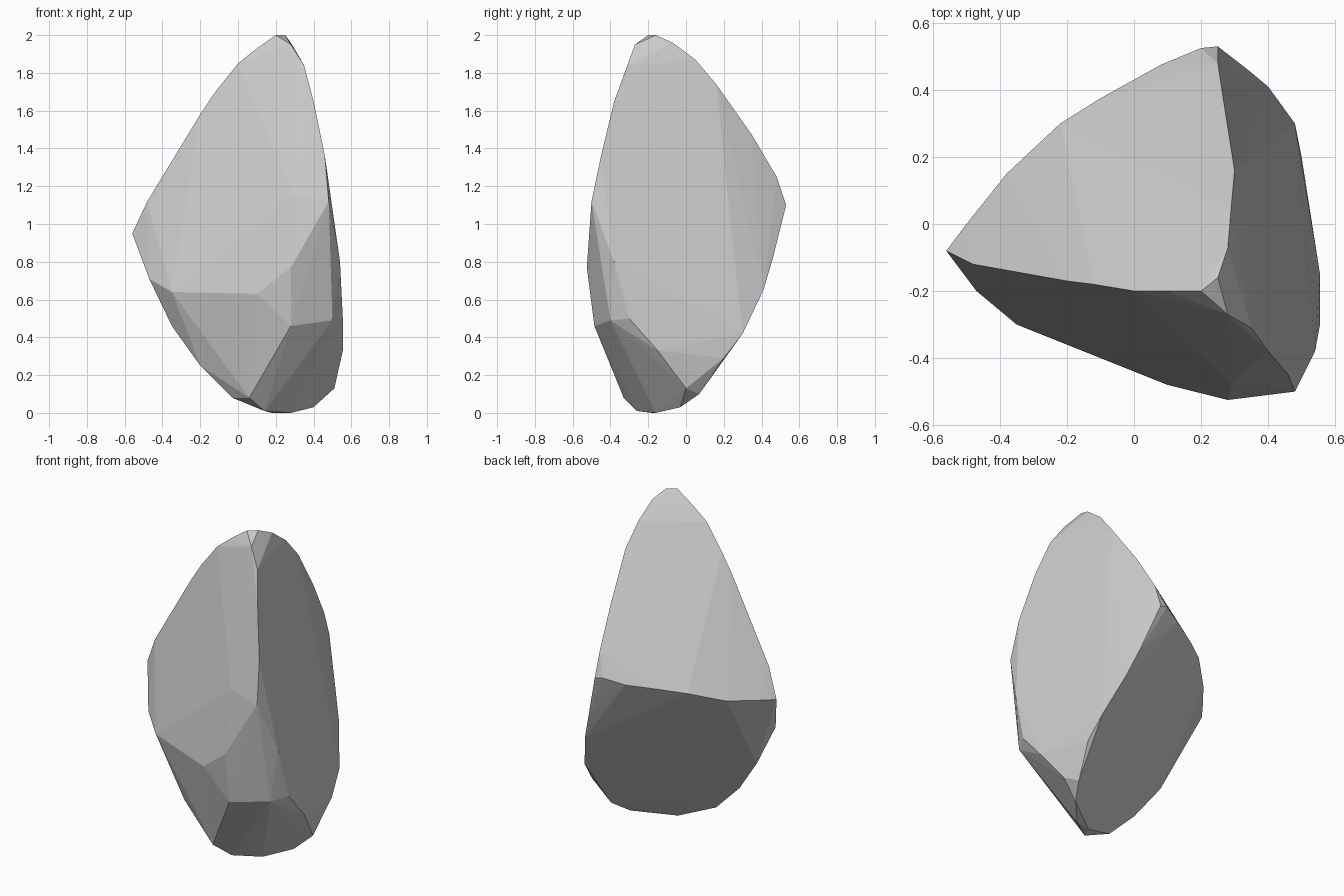
import bpy, bmesh, math

# Ridges of the rock, each a short path of corner points
crest = [(.1, -.2, 1.93), (.2, -.2, 2), (.25, -.16, 2), (.28, -.07, 1.96),
         (.29, .05, 1.87), (.3, .16, 1.74), (.27, .35, 1.47),
         (.25, .48, 1.25), (.25, .53, 1.1)]
left_ridge = [(0, -.2, 1.85), (-.12, -.18, 1.7), (-.2, -.17, 1.58),
              (-.48, -.12, 1.12), (-.56, -.08, .95)]
right_ridge = [(.28, -.27, 1.95), (.35, -.31, 1.84), (.4, -.38, 1.65),
               (.46, -.45, 1.36), (.48, -.5, 1.12)]
back_edge = [(-.5, 0, .96), (-.38, .15, .98), (-.22, .3, 1.04),
             (-.1, .375, 1.06), (.08, .475, 1.08), (.2, .525, 1.11)]
front_edge = [(-.47, -.2, .71), (-.35, -.3, .64), (.1, -.48, .63),
              (.28, -.525, .77), (.29, -.48, 1.15), (.28, -.485, .46)]
right_edge = [(.54, -.38, .8), (.5, -.4, .49), (.555, -.3, .5),
              (.555, -.15, .33), (.51, 0, .13)]
under_edge = [(-.35, -.19, .46), (-.2, -.235, .25), (-.03, -.25, .08),
              (.06, -.33, .08), (.14, -.26, .01), (.18, -.18, 0),
              (.28, -.16, 0), (.4, -.03, .03), (.46, .07, .1),
              (.5, .2, .29), (.48, .3, .42), (.4, .41, .65), (.34, .46, .82)]

# Faceted stone wrapped around the ridges
bm = bmesh.new()
for path in (crest, left_ridge, right_ridge, back_edge,
             front_edge, right_edge, under_edge):
    for p in path:
        bm.verts.new(p)
bmesh.ops.convex_hull(bm, input=bm.verts)
loose = [v for v in bm.verts if not v.link_faces]
bmesh.ops.delete(bm, geom=loose, context='VERTS')
# Merge nearly level triangles into broad facets
bmesh.ops.dissolve_limit(bm, angle_limit=math.radians(2),
                         verts=bm.verts, edges=bm.edges)
bmesh.ops.recalc_face_normals(bm, faces=bm.faces)
mesh = bpy.data.meshes.new("rock")
bm.to_mesh(mesh)
bm.free()
rock = bpy.data.objects.new("rock", mesh)
bpy.context.collection.objects.link(rock)
